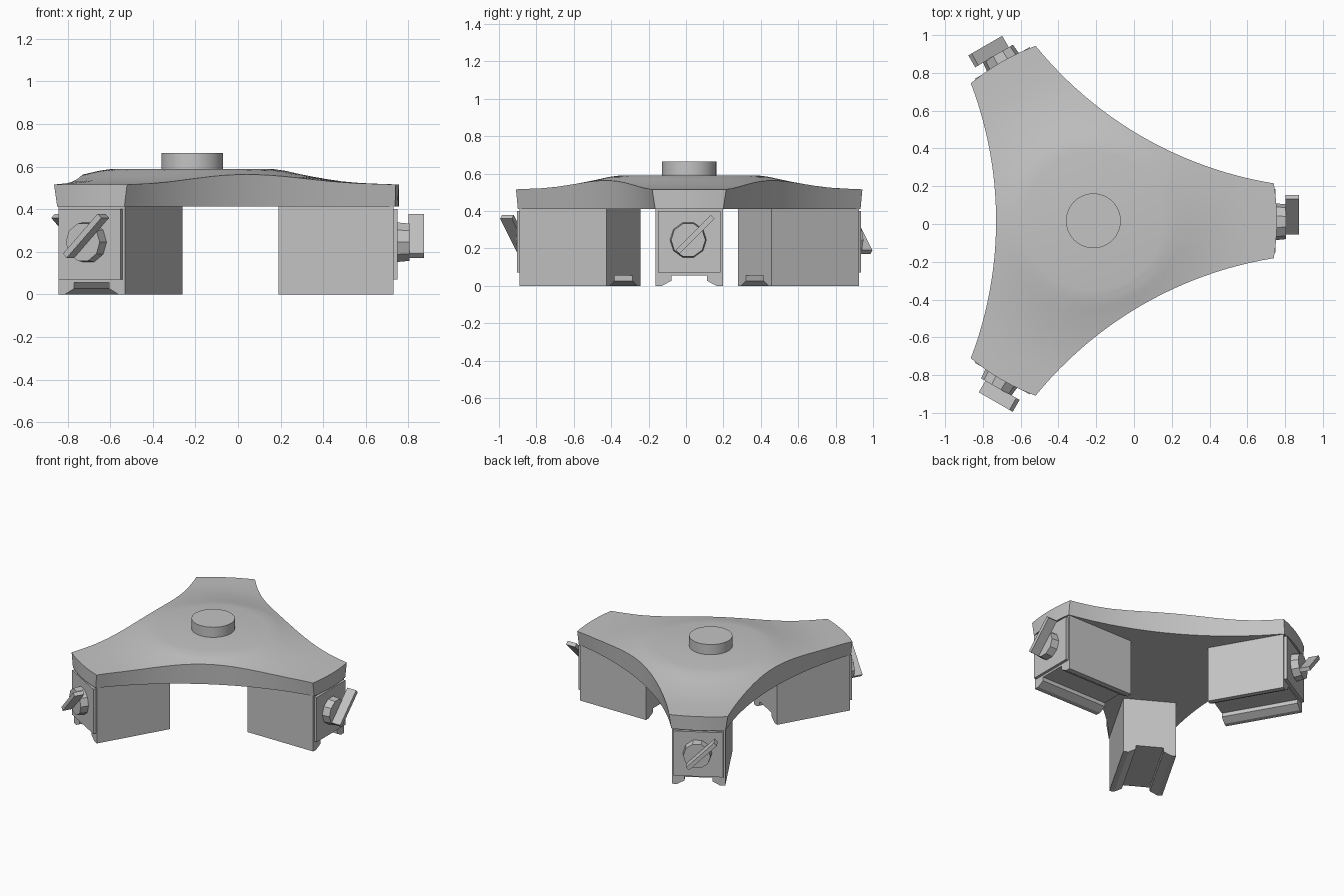
import bpy, bmesh
from math import radians, sqrt, asin, sin, cos
from mathutils import Matrix, Vector

cube = bpy.data.objects.get("Cube")
if cube:
    bpy.data.objects.remove(cube)

grey = bpy.data.materials.new("plain grey")
grey.use_nodes = True
colour = (0.55, 0.55, 0.55, 1)
grey.diffuse_color = colour
grey.node_tree.nodes["Principled BSDF"].inputs["Base Color"].default_value = colour

CENTRE = Matrix.Translation((-0.215, 0.017, 0))
ARMS = [CENTRE @ Matrix.Rotation(radians(a), 4, "Z") for a in (0, 120, 240)]


def finish(name, bm, matrix, smooth=False):
    bmesh.ops.recalc_face_normals(bm, faces=bm.faces)
    mesh = bpy.data.meshes.new(name)
    bm.to_mesh(mesh)
    bm.free()
    mesh.transform(matrix)
    mesh.materials.append(grey)
    obj = bpy.data.objects.new(name, mesh)
    bpy.context.collection.objects.link(obj)
    if smooth:
        bpy.ops.object.select_all(action="DESELECT")
        obj.select_set(True)
        bpy.context.view_layer.objects.active = obj
        bpy.ops.object.shade_smooth_by_angle(angle=radians(30))
    return obj


def box(name, size, place, matrix):
    bm = bmesh.new()
    bmesh.ops.create_cube(bm, size=1, matrix=place @ Matrix.Diagonal((*size, 1)))
    return finish(name, bm, matrix)


def cylinder(name, sides, r1, r2, depth, place, matrix, smooth=False):
    bm = bmesh.new()
    bmesh.ops.create_cone(bm, cap_ends=True, segments=sides, radius1=r1,
                          radius2=r2, depth=depth, matrix=place)
    return finish(name, bm, matrix, smooth)


def outline(tip, half, waist, bulge, steps=24, tip_steps=6):
    """Three-armed outline: bowed tips joined by concave arcs."""
    a = Vector((tip, half))
    b = Matrix.Rotation(radians(120), 2) @ Vector((tip, -half))
    mid = (a + b) / 2
    out = mid.normalized()
    chord = (b - a).length / 2
    sag = mid.length - waist
    radius = (chord ** 2 + sag ** 2) / (2 * sag)
    side = (b - a).normalized()
    sweep = asin(chord / radius)
    one = []
    for i in range(tip_steps):
        s = 2 * i / tip_steps - 1
        one.append(Vector((tip + bulge * (1 - s * s), s * half)))
    for i in range(steps):
        t = sweep * (2 * i / steps - 1)
        one.append(out * (waist + radius * (1 - cos(t))) + side * radius * sin(t))
    return [Matrix.Rotation(radians(k), 2) @ p for k in (0, 120, 240) for p in one]


PROFILE = [(0, 0.59), (0.37, 0.59), (0.43, 0.582), (0.5, 0.566), (0.6, 0.546),
           (0.7, 0.531), (0.8, 0.522), (1, 0.515)]


def height(r):
    for (r0, z0), (r1, z1) in zip(PROFILE, PROFILE[1:]):
        if r <= r1:
            return z0 + (z1 - z0) * (r - r0) / (r1 - r0)
    return PROFILE[-1][1]


# Domed three-armed cover
bm = bmesh.new()
rim = outline(0.955, 0.198, 0.515, 0.017)
foot = outline(0.953, 0.182, 0.507, 0.017)
rings = []
steps = 9
for j in range(steps + 1):
    ring = []
    for p in rim:
        r = 0.37 + (p.length - 0.37) * j / steps
        q = p.normalized() * r
        ring.append(bm.verts.new((q.x, q.y, height(r))))
    rings.append(ring)
rings.append([bm.verts.new((p.x, p.y, 0.412)) for p in foot])
n = len(rim)
for inner, outer in zip(rings, rings[1:]):
    for i in range(n):
        k = (i + 1) % n
        bm.faces.new((inner[i], outer[i], outer[k], inner[k]))
bm.faces.new(rings[0])
bm.faces.new(rings[-1][::-1])
finish("cover", bm, CENTRE, smooth=True)

# Round button on top
cylinder("top_button", 48, 0.145, 0.145, 0.085,
         Matrix.Translation((0, 0, 0.6225)), CENTRE, smooth=True)

# Legs with a grooved underside, end plate, dial and lever
half_section = [(0.18, 0.414), (0.18, 0), (0.145, 0), (0.095, 0.027), (0.095, 0.055)]
section = half_section + [(-y, z) for y, z in reversed(half_section)]
turn = Matrix.Rotation(radians(90), 4, "Y")
for number, arm in enumerate(ARMS, 1):
    bm = bmesh.new()
    face = bm.faces.new([bm.verts.new((0.405, y, z)) for y, z in section])
    moved = bmesh.ops.extrude_face_region(bm, geom=[face])["geom"]
    bmesh.ops.translate(bm, vec=(0.54, 0, 0),
                        verts=[v for v in moved if isinstance(v, bmesh.types.BMVert)])
    finish(f"leg_{number}", bm, arm)
    box(f"end_plate_{number}", (0.03, 0.336, 0.33),
        Matrix.Translation((0.95, 0, 0.235)), arm)
    cylinder(f"dial_{number}", 10, 0.098, 0.092, 0.06,
             Matrix.Translation((0.99, -0.005, 0.245)) @ turn, arm)
    box(f"lever_{number}", (0.073, 0.265, 0.028),
        Matrix.Translation((1.053, 0.032, 0.275)) @ Matrix.Rotation(radians(45), 4, "X"), arm)
